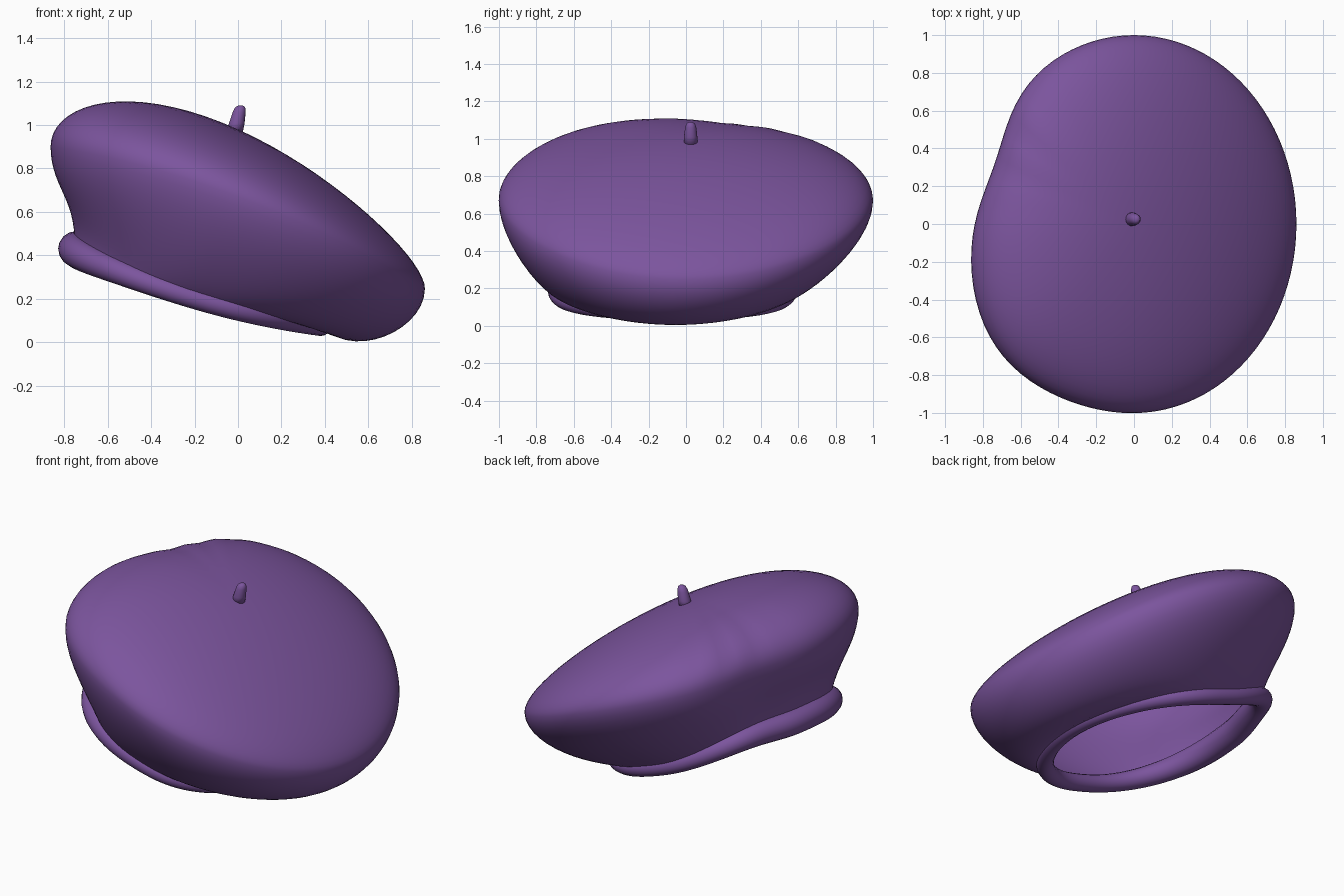
import bpy, bmesh, math
from mathutils import Vector

if "Cube" in bpy.data.objects:
    bpy.data.objects.remove(bpy.data.objects["Cube"])

purple = bpy.data.materials.new("purple_felt")
purple.diffuse_color = (0.2, 0.09, 0.34, 1)
purple.use_nodes = True
purple.node_tree.nodes["Principled BSDF"].inputs["Base Color"].default_value = purple.diffuse_color
N = 96


def loft(name, rings, wrap=False, tip=None, base=None):
    """Skin a list of closed rings; optionally close to tip/base points or wrap round."""
    bm = bmesh.new()
    rows = [[bm.verts.new(p) for p in ring] for ring in rings]
    pairs = list(zip(rows, rows[1:])) + ([(rows[-1], rows[0])] if wrap else [])
    for a, b in pairs:
        for i in range(len(a)):
            j = (i + 1) % len(a)
            bm.faces.new((a[i], a[j], b[j], b[i]))
    for point, row in ((tip, rows[-1]), (base, rows[0])):
        if point is not None:
            v = bm.verts.new(point)
            for i in range(len(row)):
                bm.faces.new((row[i], row[(i + 1) % len(row)], v))
    bmesh.ops.recalc_face_normals(bm, faces=bm.faces)
    for f in bm.faces:
        f.smooth = True
    mesh = bpy.data.meshes.new(name)
    bm.to_mesh(mesh)
    bm.free()
    mesh.materials.append(purple)
    ob = bpy.data.objects.new(name, mesh)
    bpy.context.collection.objects.link(ob)
    return ob


def bump(t, centre, width):
    d = (math.degrees(t) - centre + 180) % 360 - 180
    return math.exp(-(d / width) ** 2)


def rim_z(x):
    return 0.67 - 0.38 * x - 0.13 * x * x


def rim(t):
    # widest outline, with a dent at the back left and a fuller front left
    k = 1 - 0.085 * bump(t, 159, 21) + 0.07 * bump(t, 216, 27)
    x, y = 0.86 * k * math.cos(t), k * math.sin(t)
    return Vector((x, y, rim_z(x)))


def head(t):
    # centre line of the rolled band, squarer on the left
    c, s = math.cos(t), math.sin(t)
    n = 2 / (2.4 if c < 0 else 2 + 0.4 * (1 - c))
    k = 1 - 0.06 * bump(t, 158, 20)
    x = -0.19 + 0.57 * k * math.copysign(abs(c) ** n, c)
    y = -0.07 + 0.62 * k * math.copysign(abs(s) ** n, s)
    return Vector((x, y, 0.15 - 0.24 * x + 0.14 * x * x + 0.07 * bump(t, 140, 40)))


angles = [2 * math.pi * i / N for i in range(N)]

# crown: underside swept from band to rim, then a domed sloping top
rings = []
for k in range(15):
    u = k / 14
    ring = []
    for t in angles:
        c, s = math.cos(t), math.sin(t)
        p0, p3 = head(t), rim(t)
        out = 0.07 + 0.08 * c
        p1 = p0 + Vector((c * out, s * out, 0.04 - 0.02 * c - 0.19 * c * abs(c)))
        p2 = p3 - Vector((0, 0, 0.19))
        v = 1 - u
        ring.append(p0 * v**3 + p1 * 3 * u * v * v + p2 * 3 * u * u * v + p3 * u**3)
    rings.append(ring)
for k in range(1, 18):
    a = math.pi / 2 * k / 18
    ring = []
    for t in angles:
        p = rim(t) * math.cos(a)
        fold = 0.012 * math.sin(24 * t) * bump(t, 148, 18) * math.sin(2 * a) * math.cos(a) ** 4
        lift = (0.31 - 0.07 * p.x) * math.sin(a)
        ring.append((p.x, p.y, rim_z(p.x) + lift + fold))
    rings.append(ring)
loft("crown", rings, tip=(0, 0, 0.98))

# rolled band around the head opening
rings = []
for i, t in enumerate(angles):
    p = head(t)
    d = head(t + 0.02) - head(t - 0.02)
    side = Vector((d.y, -d.x, 0)).normalized()
    up = side.cross(d).normalized()
    r = 0.05 + 0.025 * max(0, -math.cos(t)) ** 2
    rings.append([p + (side * math.cos(b) + up * math.sin(b)) * r
                  for b in (2 * math.pi * j / 16 for j in range(16))])
loft("band", rings, wrap=True)

# little stalk on top
rings = []
for h, r in ((0, 0.037), (0.35, 0.036), (0.75, 0.030), (0.93, 0.023), (0.99, 0.012)):
    rings.append([(-0.015 + 0.027 * h + r * math.cos(b), 0.025 + r * math.sin(b), 0.965 + 0.125 * h)
                  for b in (2 * math.pi * j / 16 for j in range(16))])
loft("stalk", rings, tip=(0.012, 0.025, 1.09), base=(-0.015, 0.025, 0.965))
